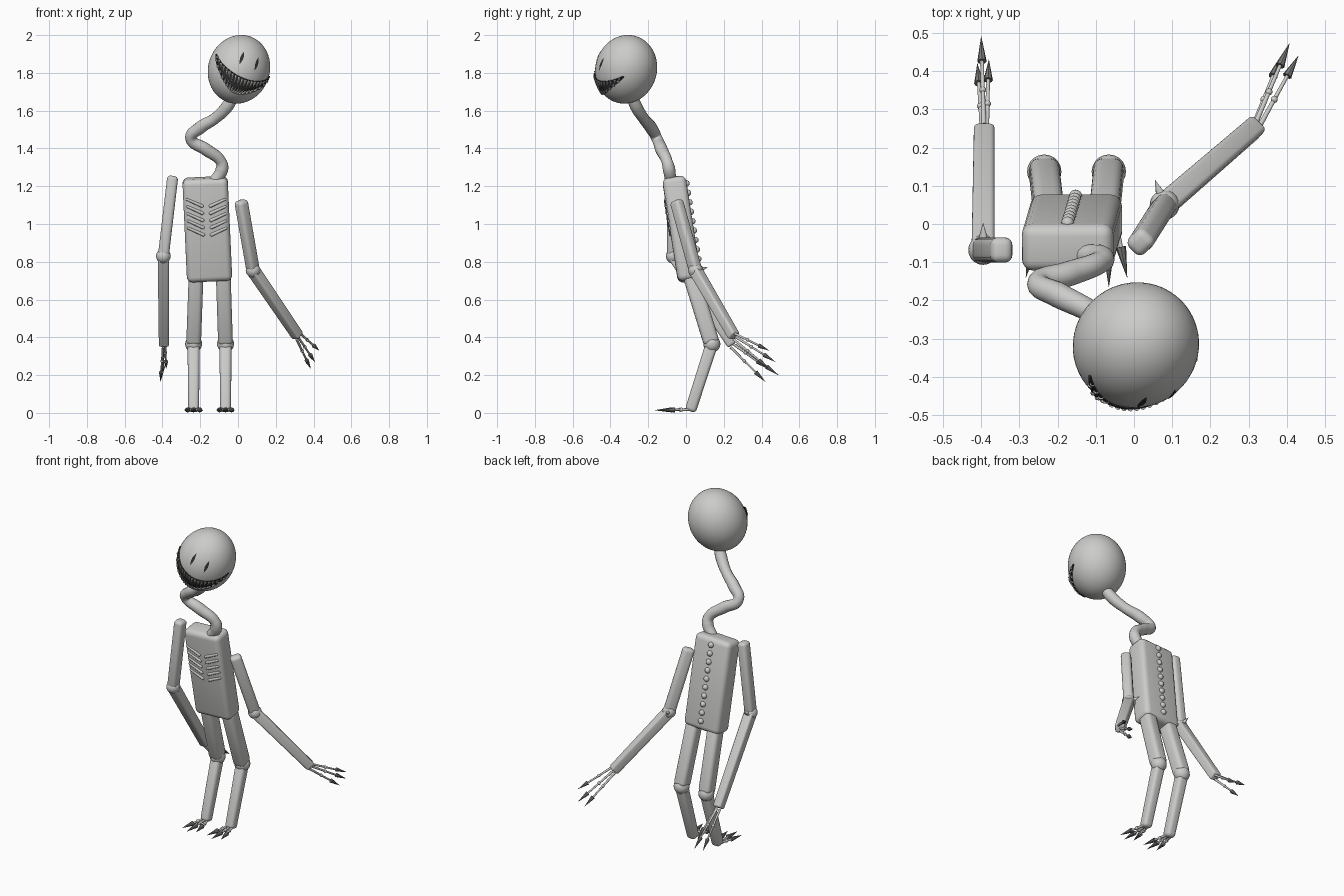
import bpy, bmesh, math
from mathutils import Vector as V, Matrix

old = bpy.data.objects.get("Cube")
if old:
    bpy.data.objects.remove(old, do_unlink=True)


def material(name, value):
    m = bpy.data.materials.new(name)
    m.use_nodes = True
    color = (value, value, value * 0.98, 1)
    m.diffuse_color = color
    m.node_tree.nodes["Principled BSDF"].inputs["Base Color"].default_value = color
    return m


skin = material("pale grey skin", 0.6)
claw = material("dark grey claw", 0.2)
dark = material("black mouth", 0.03)
made = []


def finish(bm, name, mat):
    mesh = bpy.data.meshes.new(name)
    bmesh.ops.recalc_face_normals(bm, faces=bm.faces)
    bm.to_mesh(mesh)
    bm.free()
    ob = bpy.data.objects.new(name, mesh)
    bpy.context.collection.objects.link(ob)
    mesh.materials.append(mat)
    made.append(ob)
    return ob


def ball(bm, c, r, segs=16):
    bmesh.ops.create_uvsphere(bm, u_segments=segs, v_segments=segs // 2,
                              radius=r, matrix=Matrix.Translation(c))


def rod(bm, a, b, r1, r2, segs=10):
    a, b = V(a), V(b)
    rot = (b - a).to_track_quat('Z', 'Y').to_matrix().to_4x4()
    bmesh.ops.create_cone(bm, cap_ends=True, segments=segs, radius1=r1, radius2=r2,
                          depth=(b - a).length, matrix=Matrix.Translation((a + b) / 2) @ rot)


def block(name, a, b, wide, deep, end=1.0, bevel=0.02, ref=(0, 1, 0)):
    """Rounded box running from a to b, its width scaled by end at b."""
    a, b = V(a), V(b)
    z = (b - a).normalized()
    y = (V(ref) - z * z.dot(V(ref))).normalized()
    rot = Matrix((y.cross(z), y, z)).transposed().to_4x4()
    bm = bmesh.new()
    bmesh.ops.create_cube(bm, size=1)
    for v in bm.verts:
        s = end if v.co.z > 0 else 1
        v.co = V((v.co.x * wide * s, v.co.y * deep * s, v.co.z * (b - a).length))
    bmesh.ops.bevel(bm, geom=bm.edges[:], offset=bevel, segments=4, profile=0.5,
                    affect='EDGES')
    bm.transform(Matrix.Translation((a + b) / 2) @ rot)
    return finish(bm, name, skin)


# Torso, leaning forward
top, bottom = V((-0.175, -0.065, 1.245)), V((-0.15, 0.02, 0.70))
block("torso", bottom, top, 0.24, 0.125, bevel=0.03)
axis = top - bottom


def on_torso(x, z, side):
    p = bottom + axis * ((z - bottom.z) / axis.z)
    return V((p.x + x, p.y + side * 0.063, z))


# Ribs on the chest
bm = bmesh.new()
for i in range(5):
    z = 1.13 - i * 0.038
    for s in (-1, 1):
        inner, outer = on_torso(s * 0.022, z - 0.035, -1), on_torso(s * 0.1, z, -1)
        rod(bm, inner, outer, 0.009, 0.007)
        ball(bm, inner, 0.009, 10)
        ball(bm, outer, 0.007, 10)
finish(bm, "ribs", skin)

# Spine beads on the back
bm = bmesh.new()
for i in range(10):
    ball(bm, on_torso(0, 1.215 - i * 0.05, 1), 0.017)
finish(bm, "spine_beads", skin)

# Winding neck
path = [(-0.13, -0.08, 1.22), (-0.085, -0.09, 1.29), (-0.09, -0.1, 1.33),
        (-0.17, -0.13, 1.395), (-0.25, -0.155, 1.455), (-0.2, -0.185, 1.51),
        (-0.12, -0.225, 1.56), (-0.055, -0.265, 1.625), (-0.02, -0.29, 1.69)]
curve = bpy.data.curves.new("neck", 'CURVE')
curve.dimensions = '3D'
curve.bevel_depth = 0.031
curve.bevel_resolution = 5
curve.use_fill_caps = True
spline = curve.splines.new('BEZIER')
spline.bezier_points.add(len(path) - 1)
for i, (p, co) in enumerate(zip(spline.bezier_points, path)):
    p.co = co
    p.handle_left_type = p.handle_right_type = 'AUTO'
    p.radius = 1.08 if i % 2 else 0.95
neck = bpy.data.objects.new("neck", curve)
bpy.context.collection.objects.link(neck)
curve.materials.append(skin)

# Head, tilted, with a frame of right, back and up axes
right = V((0.90, 0.22, -0.374)).normalized()
front = V((0.30, -0.95, 0.16))
front = (front - right * front.dot(right)).normalized()
frame = Matrix((right, -front, right.cross(-front))).transposed().to_4x4()
head_matrix = (Matrix.Translation((0.005, -0.317, 1.819)) @ frame
               @ Matrix.Diagonal((0.163, 0.163, 0.185, 1)))
bm = bmesh.new()
bmesh.ops.create_uvsphere(bm, u_segments=48, v_segments=32, radius=1, matrix=head_matrix)
finish(bm, "head", skin)


def on_head(az, el, lift=1.0):
    a, e = math.radians(az), math.radians(el)
    return head_matrix @ (lift * V((math.sin(a) * math.cos(e),
                                    -math.cos(a) * math.cos(e), math.sin(e))))


def patch(name, place, nu, nv):
    """Thin plate on the head; place maps u, v in 0..1 to two angles."""
    bm = bmesh.new()
    grid = [[bm.verts.new(on_head(*place(i / nu, j / nv), 1.012)) for j in range(nv + 1)]
            for i in range(nu + 1)]
    for i in range(nu):
        for j in range(nv):
            bm.faces.new((grid[i][j], grid[i + 1][j], grid[i + 1][j + 1], grid[i][j + 1]))
    bmesh.ops.remove_doubles(bm, verts=bm.verts, dist=0.0001)
    return finish(bm, name, dark)


def lip(t, low):
    return 4 - (59 if low else 29) * (1 - t * t)


def mouth(u, v):
    t = 2 * u - 1
    return 71 * t, lip(t, True) * (1 - v) + lip(t, False) * v


patch("mouth", mouth, 40, 8)
for name, az in (("right_eye", -15), ("left_eye", 16)):
    patch(name, lambda u, v: (az + 3 * (2 * v - 1) * math.sin(math.pi * u),
                              7 + 12 * (2 * u - 1)), 12, 2)

# Lip edge and pointed teeth
rim, teeth = bmesh.new(), bmesh.new()
for low in (True, False):
    pts = [on_head(71 * t, lip(t, low), 1.015) for t in (k / 16 - 1 for k in range(33))]
    for a, b in zip(pts, pts[1:]):
        rod(rim, a, b, 0.004, 0.004, 6)
    for k in range(19):
        t = (k - 9) / 10
        reach = (lip(t, False) - lip(t, True)) * 0.42
        el = lip(t, low)
        rod(teeth, on_head(71 * t, el, 1.02),
            on_head(71 * t + 1.5, el + (reach if low else -reach), 1.05), 0.008, 0.0005, 6)
finish(rim, "lips", dark)
finish(teeth, "teeth", skin)


def joint(name, c, r, spike=None):
    bm = bmesh.new()
    ball(bm, c, r, 20)
    if spike:
        rod(bm, c, V(c) + V(spike), 0.022, 0.0005)
    finish(bm, name, skin)


def digits(name, starts, tips, split, r):
    """Thin jointed bones ending in sharp claws."""
    bones, nails = bmesh.new(), bmesh.new()
    for a, b in zip(starts, tips):
        a, b = V(a), V(b)
        mid, base = a.lerp(b, split * 0.55), a.lerp(b, split)
        rod(bones, a, mid, r, r * 0.8)
        rod(bones, mid, base, r * 0.8, r * 0.7)
        ball(bones, mid, r * 1.4, 10)
        rod(nails, base, b, r * 1.75, 0.0005, 8)
    finish(bones, name + "_bones", skin)
    finish(nails, name + "_claws", claw)


# Arms: shoulder, elbow, wrist, facing direction, elbow spike, finger tips
arms = {
    "right": ((-0.345, -0.068, 1.255), (-0.395, -0.068, 0.83), (-0.392, 0.245, 0.36),
              (0, 1, 0), (0, 0.07, 0.02),
              [(-0.41, 0.42, 0.165), (-0.40, 0.49, 0.20), (-0.38, 0.43, 0.235)]),
    "left": ((0.015, -0.052, 1.125), (0.08, 0.05, 0.755), (0.318, 0.255, 0.405),
             (0.7, 0.7, 0), (-0.025, 0.065, 0.015),
             [(0.385, 0.44, 0.235), (0.407, 0.473, 0.27), (0.43, 0.44, 0.33)]),
}
for side, (shoulder, elbow, wrist, ref, spike, tips) in arms.items():
    block(side + "_upper_arm", shoulder, elbow, 0.058, 0.066, ref=ref)
    block(side + "_forearm", elbow, wrist, 0.06, 0.06, 0.9, 0.012, ref)
    joint(side + "_elbow", elbow, 0.039, spike)
    middle = sum((V(t) for t in tips), V()) / 3
    starts = [V(wrist) + (V(t) - middle) * 0.35 for t in tips]
    digits(side + "_finger", starts, tips, 0.72, 0.007)

# Legs and clawed feet
for side, hip, x in (("right", -0.222, -0.235), ("left", -0.078, -0.066)):
    knee, ankle = V((x, 0.137, 0.365)), V((x, 0.022, 0.008))
    block(side + "_thigh", (hip, 0.025, 0.73), knee, 0.078, 0.085, bevel=0.024)
    block(side + "_shin", knee, ankle, 0.064, 0.066, 0.9)
    joint(side + "_knee", knee, 0.045)
    starts = [(x + s * 0.015, 0.02, 0.018) for s in (-1, 0, 1)]
    tips = [(x + s * 0.048, -0.165 + abs(s) * 0.025, 0.014) for s in (-1, 0, 1)]
    digits(side + "_toe", starts, tips, 0.5, 0.008)

# Smooth shading with sharp edges kept
bpy.ops.object.select_all(action='DESELECT')
for ob in made:
    ob.select_set(True)
bpy.context.view_layer.objects.active = made[0]
bpy.ops.object.shade_smooth_by_angle(angle=math.radians(40))
